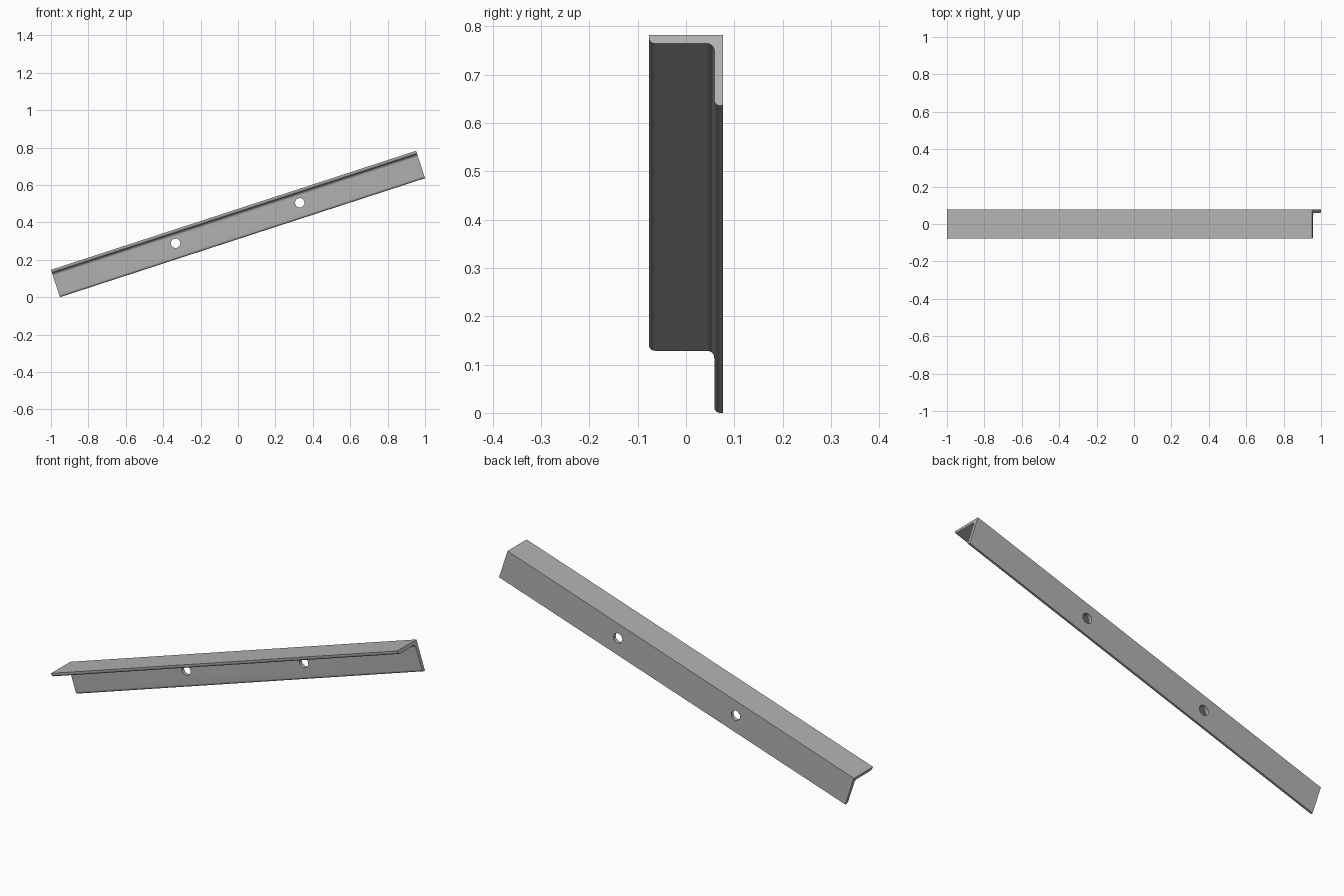
import bpy, bmesh
from math import radians, sin, cos, pi
from mathutils import Matrix

if "Cube" in bpy.data.objects:
    bpy.data.objects.remove(bpy.data.objects["Cube"], do_unlink=True)

LENGTH, LEG, THICK = 2.053, 0.154, 0.0185
TOE, FILLET = 0.013, 0.0155
HOLE_R, HOLE_X, HOLE_Z = 0.025, 0.349, 0.0055
TILT, MID_Z, STEPS = radians(18.05), 0.391, 8
H = LEG / 2

steel = bpy.data.materials.new("grey steel")
steel.use_nodes = True
grey = (0.45, 0.45, 0.45, 1)
steel.diffuse_color = grey
steel.node_tree.nodes["Principled BSDF"].inputs["Base Color"].default_value = grey


def arc(cy, cz, r, start, end):
    angles = [radians(start + (end - start) * i / STEPS) for i in range(STEPS + 1)]
    return [(cy + r * cos(a), cz + r * sin(a)) for a in angles]


def finish(name, bm):
    bmesh.ops.recalc_face_normals(bm, faces=bm.faces)
    mesh = bpy.data.meshes.new(name)
    bm.to_mesh(mesh)
    bm.free()
    obj = bpy.data.objects.new(name, mesh)
    bpy.context.collection.objects.link(obj)
    mesh.materials.append(steel)
    return obj


# L-shaped section with rounded toes and a filleted inner corner
inner = H - THICK
section = [(H, -H), (H, H), (-H, H)]
section += arc(-H + TOE, inner + TOE, TOE, 180, 270)
section += arc(inner - FILLET, inner - FILLET, FILLET, 90, 0)
section += arc(inner + TOE, -H + TOE, TOE, 180, 270)

# Angle bar swept along its length
bm = bmesh.new()
face = bm.faces.new([bm.verts.new((-LENGTH / 2, y, z)) for y, z in section])
swept = bmesh.ops.extrude_face_region(bm, geom=[face], use_keep_orig=True)
moved = [v for v in swept["geom"] if isinstance(v, bmesh.types.BMVert)]
bmesh.ops.translate(bm, verts=moved, vec=(LENGTH, 0, 0))
bar = finish("angle_bar", bm)

# Bolt hole cutters through the upright leg
bm = bmesh.new()
for side in (-1, 1):
    place = Matrix.Translation((side * HOLE_X, H, HOLE_Z)) @ Matrix.Rotation(pi / 2, 4, "X")
    bmesh.ops.create_cone(bm, cap_ends=True, segments=32, radius1=HOLE_R,
                          radius2=HOLE_R, depth=LEG / 2, matrix=place)
cutter = finish("hole_cutter", bm)

cut = bar.modifiers.new("bolt holes", "BOOLEAN")
cut.operation, cut.solver, cut.object = "DIFFERENCE", "EXACT", cutter
bpy.ops.object.select_all(action="DESELECT")
bpy.context.view_layer.objects.active = bar
bar.select_set(True)
bpy.ops.object.modifier_apply(modifier=cut.name)
bpy.data.objects.remove(cutter, do_unlink=True)

# Smooth the rounded edges, then tilt the bar up towards its left end
bpy.ops.object.shade_smooth_by_angle(angle=radians(30))
bar.data.transform(Matrix.Translation((0, 0, MID_Z)) @ Matrix.Rotation(-TILT, 4, "Y"))
